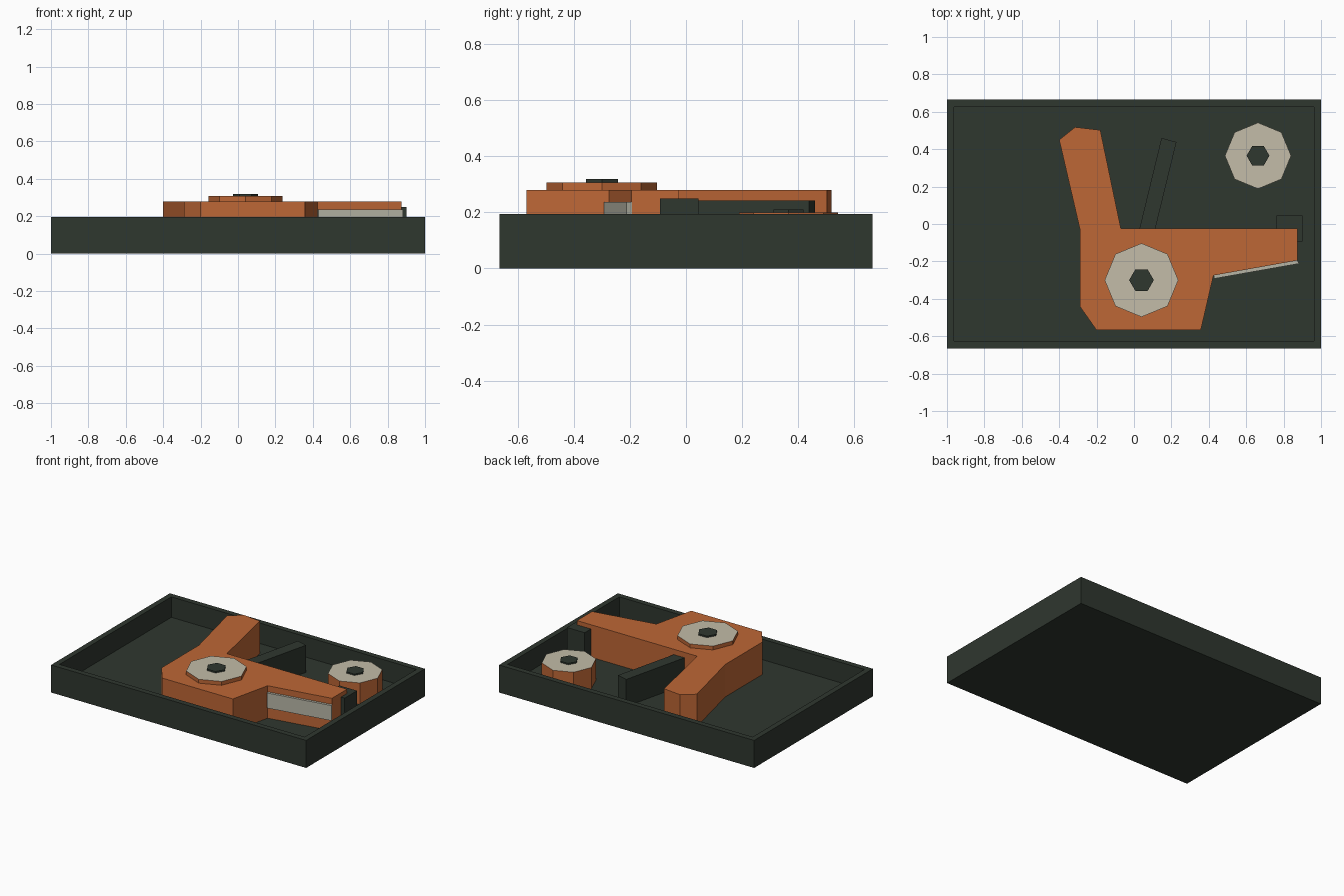
import bpy, bmesh, math

if "Cube" in bpy.data.objects:
    bpy.data.objects.remove(bpy.data.objects["Cube"])


def material(name, r, g, b):
    def lin(c):
        c /= 255
        return c / 12.92 if c <= 0.04045 else ((c + 0.055) / 1.055) ** 2.4
    m = bpy.data.materials.new(name)
    m.diffuse_color = (lin(r), lin(g), lin(b), 1)
    m.use_nodes = True
    m.node_tree.nodes["Principled BSDF"].inputs["Base Color"].default_value = m.diffuse_color
    return m


DARK = material("dark green", 47, 55, 47)
ORANGE = material("orange", 190, 103, 54)
CREAM = material("cream", 195, 188, 168)
STEEL = material("pale steel", 182, 181, 166)

FLOOR = 0.05


def finish(name, bm, mats):
    bmesh.ops.recalc_face_normals(bm, faces=bm.faces)
    me = bpy.data.meshes.new(name)
    bm.to_mesh(me)
    bm.free()
    for m in mats:
        me.materials.append(m)
    ob = bpy.data.objects.new(name, me)
    bpy.context.collection.objects.link(ob)
    return ob


def prism(name, outline, z0, z1, mat, top_mat=None):
    """Extrude a plan outline from z0 to z1, optionally with another top colour."""
    bm = bmesh.new()
    face = bm.faces.new([bm.verts.new((x, y, z0)) for x, y in outline])
    ext = bmesh.ops.extrude_face_region(bm, geom=[face])["geom"]
    for g in ext:
        if isinstance(g, bmesh.types.BMVert):
            g.co.z = z1
        elif isinstance(g, bmesh.types.BMFace) and top_mat:
            g.material_index = 1
    return finish(name, bm, [mat, top_mat] if top_mat else [mat])


def ngon(cx, cy, r, n):
    return [(cx + r * math.cos(2 * math.pi * i / n),
             cy + r * math.sin(2 * math.pi * i / n)) for i in range(n)]


def rect(x0, x1, y0, y1):
    return [(x0, y0), (x1, y0), (x1, y1), (x0, y1)]


# Open tray: box with its top inset and pushed down to the floor
bm = bmesh.new()
base = bm.faces.new([bm.verts.new((x, y, 0)) for x, y in rect(-1, 1, -0.665, 0.665)])
ext = bmesh.ops.extrude_face_region(bm, geom=[base])["geom"]
for v in (g for g in ext if isinstance(g, bmesh.types.BMVert)):
    v.co.z = 0.195
top = next(g for g in ext if isinstance(g, bmesh.types.BMFace))
bmesh.ops.recalc_face_normals(bm, faces=bm.faces)
bmesh.ops.inset_region(bm, faces=[top], thickness=0.055)
sunk = bmesh.ops.extrude_face_region(bm, geom=[top])["geom"]
for v in (g for g in sunk if isinstance(g, bmesh.types.BMVert)):
    v.co.z = FLOOR
if top.is_valid:
    bmesh.ops.delete(bm, geom=[top], context='FACES_ONLY')
finish("tray", bm, [DARK])

# Pivoting lever with two arms
prism("lever", [(-0.40, 0.45), (-0.315, 0.518), (-0.18, 0.502), (-0.07, -0.025),
                (0.873, -0.025), (0.873, -0.195), (0.425, -0.275), (0.357, -0.568),
                (-0.20, -0.568), (-0.29, -0.44), (-0.29, -0.025)],
      FLOOR, 0.28, ORANGE)

# Contact plate on the slanted arm face
prism("contact_plate", [(0.425, -0.272), (0.873, -0.192), (0.882, -0.212), (0.43, -0.292)],
      0.13, 0.237, STEEL)

# Pivot cap and small roller, each with a hexagonal screw
for name, x, y, r, z0, z1, rs, zs in (("pivot_cap", 0.04, -0.30, 0.197, 0.28, 0.307, 0.066, 0.318),
                                      ("roller", 0.663, 0.365, 0.177, FLOOR, 0.20, 0.061, 0.21)):
    prism(name, ngon(x, y, r, 8), z0, z1, ORANGE, CREAM)
    prism(name + "_screw", ngon(x, y, rs, 6), z1, zs, DARK)

# Slanted guide bar and stop block
prism("guide_bar", [(0.147, 0.46), (0.227, 0.438), (0.108, -0.05), (0.028, -0.03)],
      FLOOR, 0.242, DARK)
prism("stop_block", rect(0.763, 0.902, -0.093, 0.045), FLOOR, 0.25, DARK)
